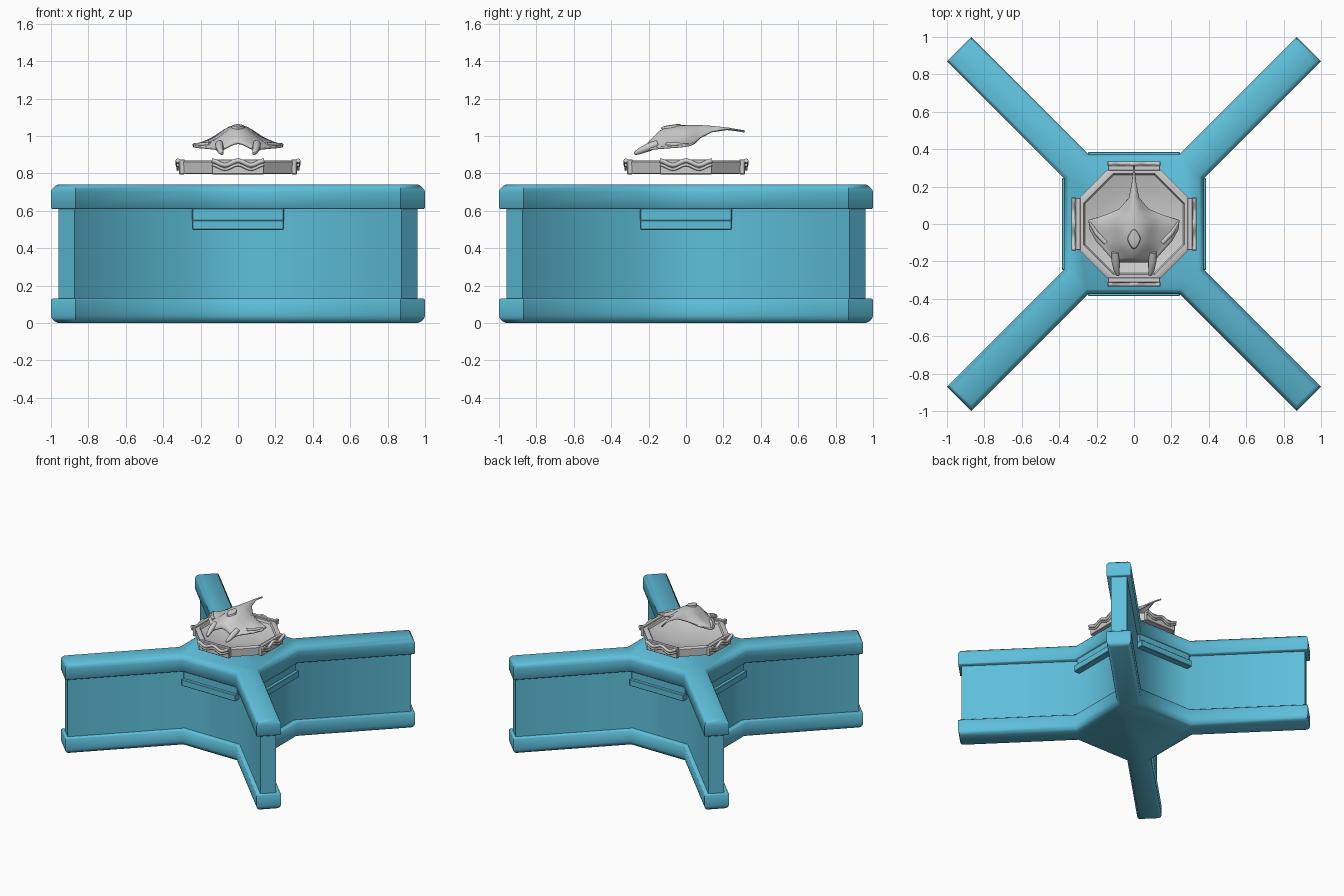
import bpy, bmesh, math
from mathutils import Vector, Matrix

if "Cube" in bpy.data.objects:
    bpy.data.objects.remove(bpy.data.objects["Cube"], do_unlink=True)


def material(name, rgb):
    m = bpy.data.materials.new(name)
    m.use_nodes = True
    m.diffuse_color = (*rgb, 1)
    m.node_tree.nodes["Principled BSDF"].inputs["Base Color"].default_value = (*rgb, 1)
    return m


TEAL = material("teal", (0.11, 0.52, 0.70))
GREY = material("light grey", (0.61, 0.61, 0.61))


def finish(bm, name, mat, angle=50):
    bmesh.ops.recalc_face_normals(bm, faces=bm.faces)
    mesh = bpy.data.meshes.new(name)
    bm.to_mesh(mesh)
    bm.free()
    ob = bpy.data.objects.new(name, mesh)
    bpy.context.collection.objects.link(ob)
    mesh.materials.append(mat)
    bpy.ops.object.select_all(action='DESELECT')
    ob.select_set(True)
    bpy.context.view_layer.objects.active = ob
    bpy.ops.object.shade_smooth_by_angle(angle=math.radians(angle))
    return ob


def loft(rings, name, mat, angle=50):
    """Skin a stack of equal point rings and close both ends."""
    bm = bmesh.new()
    loops = [[bm.verts.new(p) for p in ring] for ring in rings]
    n = len(loops[0])
    for a, b in zip(loops, loops[1:]):
        for i in range(n):
            j = (i + 1) % n
            bm.faces.new((a[i], a[j], b[j], b[i]))
    bm.faces.new(loops[0])
    bm.faces.new(loops[-1])
    return finish(bm, name, mat, angle)


def cross(hub, half, length, z):
    """Outline of a hub with four diagonal arms."""
    r = math.sqrt(0.5)
    points = []
    for k in range(4):
        turn = Matrix.Rotation(k * math.pi / 2, 3, 'Z')
        c = hub - half / r
        for x, y in ((hub, c), ((length + half) * r, (length - half) * r),
                     ((length - half) * r, (length + half) * r), (c, hub)):
            points.append(turn @ Vector((x, y, z)))
    return points


# Walls and their bevelled caps
def cap(name, profile):
    loft([cross(0.374 + d, 0.092 + d, 1.322 + d, z) for z, d in profile], name, TEAL, 55)


lower = [(0, -0.026), (0.008, -0.015), (0.025, -0.003), (0.04, 0), (0.124, 0), (0.13, -0.005)]
cap("lower_cap", lower)
cap("upper_cap", [(0.74 - z, d) for z, d in reversed(lower)])
loft([cross(0.335, 0.06, 1.298, z) for z in (0.11, 0.63)], "cross_wall", TEAL)


# Ledges under the upper cap, one on each hub side
def box(name, size, centre, turn, mat, bevel=0.004):
    bm = bmesh.new()
    bmesh.ops.create_cube(bm, size=1)
    bmesh.ops.scale(bm, vec=size, verts=bm.verts)
    bmesh.ops.translate(bm, vec=centre, verts=bm.verts)
    bmesh.ops.bevel(bm, geom=bm.edges[:], offset=bevel, segments=1, affect='EDGES')
    bmesh.ops.rotate(bm, matrix=turn, verts=bm.verts)
    return finish(bm, name, mat, 30)


def tube(name, path, radii, turn, mat, sides=8):
    """Tube along a path whose rings face its local direction."""
    rings = []
    for i, p in enumerate(path):
        d = Vector(path[min(i + 1, len(path) - 1)]) - Vector(path[max(i - 1, 0)])
        u = d.cross(Vector((0, 0, 1))).normalized()
        v = u.cross(d).normalized()
        rings.append([turn @ (Vector(p) + radii[i] * (math.cos(a) * u + math.sin(a) * v))
                      for a in (math.tau * s / sides for s in range(sides))])
    return loft(rings, name, mat, 60)


for side in ("front", "left", "back", "right"):
    k = ("front", "left", "back", "right").index(side)
    turn = Matrix.Rotation(k * math.pi / 2, 3, 'Z')
    box(side + "_ledge", (0.49, 0.07, 0.052), (0, -0.35, 0.524), turn, TEAL)
    box(side + "_cornice", (0.49, 0.05, 0.08), (0, -0.335, 0.585), turn, TEAL)
    # Ornament plate with a double wavy moulding
    box(side + "_plate", (0.28, 0.03, 0.08), (0, -0.3, 0.835), turn, GREY)
    for label, drop, radius in (("upper", 0, 0.012), ("lower", 0.022, 0.008)):
        xs = [0.14 * (i / 12 - 1) for i in range(25)]
        path = [(x, -0.322, 0.856 - drop + 0.012 * math.cos(x * math.tau / 0.14)) for x in xs]
        tube(side + "_" + label + "_wave", path, [radius] * 25, turn, GREY)


# Octagonal bowl: outer wall, flat rim and hollow inside
def octagon(apothem, z):
    r = apothem / math.cos(math.pi / 8)
    return [Vector((r * math.cos(a), r * math.sin(a), z))
            for a in (math.pi / 8 + i * math.pi / 4 for i in range(8))]


bowl = [(0.27, 0.797), (0.302, 0.80), (0.305, 0.862), (0.295, 0.868), (0.27, 0.866),
        (0.262, 0.85), (0.18, 0.822), (0.08, 0.81), (0.01, 0.808)]
loft([octagon(r, z) for r, z in bowl], "octagonal_bowl", GREY, 40)

# Skull mask, as cross rows: y, half width, crest height, edge height
rows = [(0.315, 0.003, 1.03, 1.028), (0.22, 0.012, 1.046, 1.038), (0.14, 0.028, 1.054, 1.025),
        (0.08, 0.08, 1.058, 0.995), (0.05, 0.15, 1.06, 0.972), (0.02, 0.243, 1.06, 0.958),
        (-0.03, 0.238, 1.058, 0.95), (-0.09, 0.205, 1.05, 0.946), (-0.14, 0.16, 1.03, 0.942),
        (-0.18, 0.125, 0.99, 0.938), (-0.205, 0.11, 0.965, 0.93)]
COLS = 20


def mask_height(x, w, crest, edge, y):
    t = min(abs(x) / w, 1)
    fall = t * t * (3 - 2 * t) if w > 0.1 else t * t
    dent = sum(0.02 * math.exp(-((x - s * 0.12) ** 2 + (y + 0.03) ** 2) / 0.002) for s in (-1, 1))
    return crest - (crest - edge) * fall - dent


bm = bmesh.new()
grid = []
for y, w, crest, edge in rows:
    xs = [w * (2 * i / COLS - 1) for i in range(COLS + 1)]
    grid.append([bm.verts.new((x, y, mask_height(x, w, crest, edge, y))) for x in xs])
for a, b in zip(grid, grid[1:]):
    for i in range(COLS):
        bm.faces.new((a[i], b[i], b[i + 1], a[i + 1]))
mask = finish(bm, "skull_mask", GREY, 60)
shell = mask.modifiers.new("thickness", 'SOLIDIFY')
shell.thickness = 0.012
shell.offset = -1

# Jaw prongs and cheek horns
still = Matrix.Identity(3)
for side, s in (("left", 1), ("right", -1)):
    tube(side + "_jaw_prong",
         [(s * 0.10, -0.15, 0.96), (s * 0.098, -0.2, 0.94), (s * 0.092, -0.25, 0.918),
          (s * 0.085, -0.275, 0.905)], [0.02, 0.022, 0.016, 0.008], still, GREY)
    tube(side + "_cheek_horn",
         [(s * 0.15, -0.1, 0.955), (s * 0.2, -0.05, 0.953), (s * 0.237, 0.01, 0.955)],
         [0.014, 0.012, 0.006], still, GREY)

# Raised almond on the brow
almond = []
for scale, lift in ((1, 0), (0.9, 0.012), (0.6, 0.015)):
    ring = []
    for i in range(16):
        a = math.tau * i / 16
        y = -0.08 + 0.055 * scale * math.sin(a)
        x = 0.036 * scale * math.cos(a) * (1 - 0.35 * abs(math.sin(a)))
        ring.append((x, y, 1.044 + 0.15 * (y + 0.08) + lift))
    almond.append(ring)
loft(almond, "brow_almond", GREY, 40)
